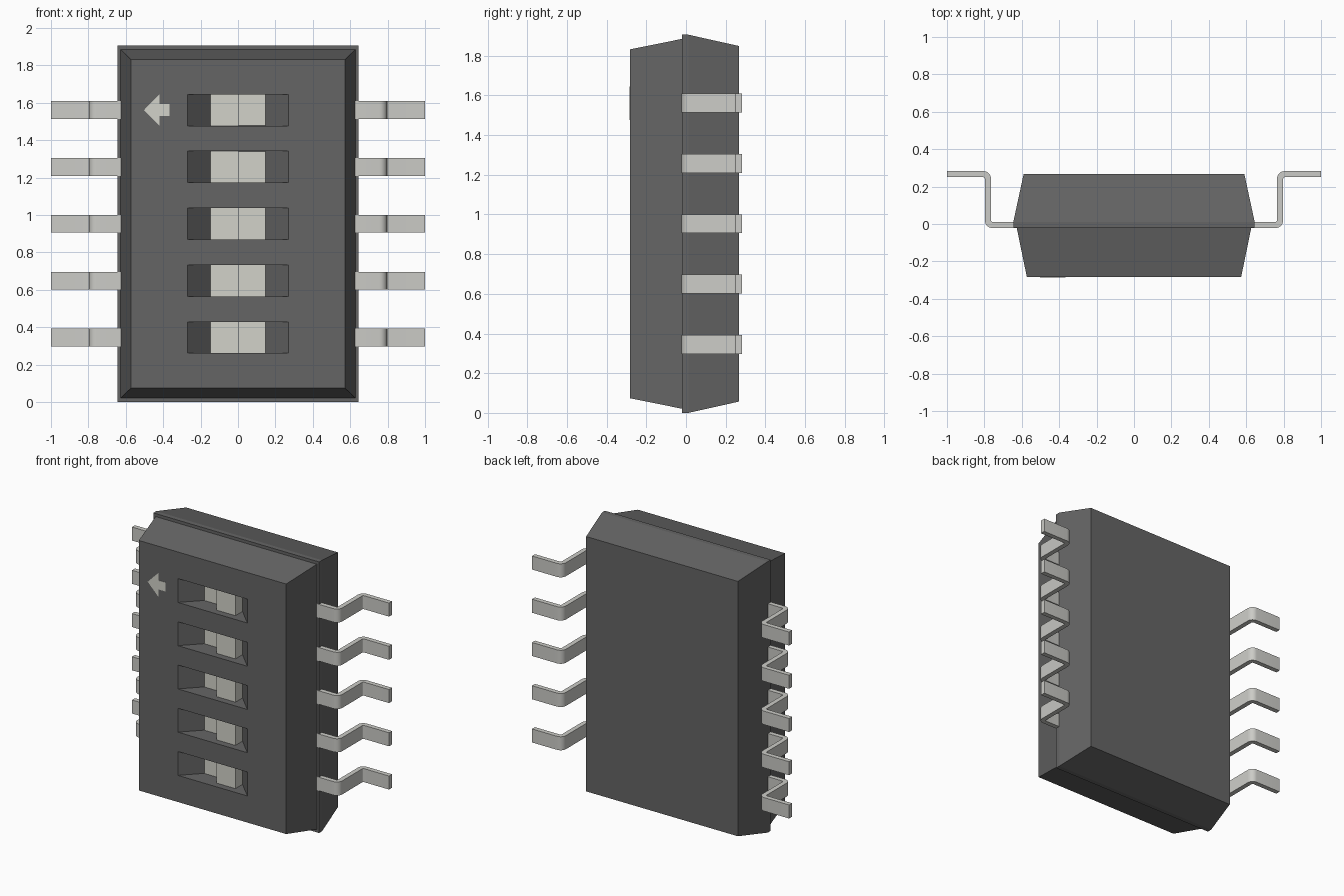
import bpy, bmesh, math
from mathutils import Vector

if "Cube" in bpy.data.objects:
    bpy.data.objects.remove(bpy.data.objects["Cube"])

MID_Z = 0.953
ROWS = [MID_Z + 0.304 * k for k in range(-2, 3)]


def material(name, rgb):
    m = bpy.data.materials.new(name)
    m.diffuse_color = (*rgb, 1)
    m.use_nodes = True
    m.node_tree.nodes["Principled BSDF"].inputs["Base Color"].default_value = m.diffuse_color
    return m


DARK = material("dark_plastic", (0.13, 0.13, 0.13))
LIGHT = material("light_plastic", (0.65, 0.65, 0.59))
METAL = material("tin", (0.6, 0.6, 0.57))


def finish(name, bm, mat):
    bmesh.ops.recalc_face_normals(bm, faces=bm.faces)
    mesh = bpy.data.meshes.new(name)
    bm.to_mesh(mesh)
    bm.free()
    ob = bpy.data.objects.new(name, mesh)
    bpy.context.collection.objects.link(ob)
    if mat:
        mesh.materials.append(mat)
    return ob


def loft(bm, rings):
    """Join successive closed rings of points and cap both ends."""
    loops = [[bm.verts.new(p) for p in ring] for ring in rings]
    n = len(loops[0])
    for a, b in zip(loops, loops[1:]):
        for i in range(n):
            j = (i + 1) % n
            bm.faces.new((a[i], a[j], b[j], b[i]))
    bm.faces.new(loops[0])
    bm.faces.new(loops[-1])


def prism_z(bm, profile, z, height):
    loft(bm, [[(x, y, z + s * height / 2) for x, y in profile] for s in (-1, 1)])


def select_only(ob):
    bpy.ops.object.select_all(action='DESELECT')
    ob.select_set(True)
    bpy.context.view_layer.objects.active = ob


def lead_profile():
    """Rounded gull-wing strip seen from the top."""
    r, half, steps = 0.025, 0.0165, 6
    path = [(Vector((0.6, -0.0055)), Vector((0, 1)))]
    # each bend: centre, start angle, end angle, sign of the outward normal
    for cx, cy, a0, a1, s in ((0.781 - r, -0.0055 + r, -90, 0, -1),
                              (0.781 + r, 0.2665 - r, 180, 90, 1)):
        for i in range(steps + 1):
            a = math.radians(a0 + (a1 - a0) * i / steps)
            d = Vector((math.cos(a), math.sin(a)))
            path.append((Vector((cx, cy)) + r * d, s * d))
    path.append((Vector((1.0, 0.2665)), Vector((0, 1))))
    left = [p + half * n for p, n in path]
    right = [p - half * n for p, n in path]
    return [tuple(v) for v in left + right[::-1]]


# Housing: two tapered halves meeting at a stepped rim
bm = bmesh.new()
sections = [(-0.283, 0.573, 0.879), (-0.020, 0.627, 0.932), (-0.020, 0.645, 0.953),
            (0.012, 0.645, 0.953), (0.267, 0.590, 0.896)]
loft(bm, [[(sx * hx, y, MID_Z + sz * hz)
           for sx, sz in ((-1, -1), (1, -1), (1, 1), (-1, 1))]
          for y, hx, hz in sections])
housing = finish("housing", bm, DARK)

# Switch windows with sloped ends
bm = bmesh.new()
for z in ROWS:
    prism_z(bm, [(-0.32, -0.333), (0.32, -0.333), (0.148, -0.16), (-0.148, -0.16)], z, 0.168)
cutter = finish("window_cutter", bm, DARK)
cutter.hide_render = True
mod = housing.modifiers.new("windows", 'BOOLEAN')
mod.operation = 'DIFFERENCE'
mod.solver = 'EXACT'
mod.object = cutter
select_only(housing)
bpy.ops.object.modifier_apply(modifier=mod.name)
bpy.data.objects.remove(cutter)

# Sliders: flat floor with a raised knob on the right half
for i, z in enumerate(ROWS):
    bm = bmesh.new()
    prism_z(bm, [(-0.148, -0.12), (-0.148, -0.163), (0, -0.163), (0, -0.237),
                 (0.146, -0.237), (0.146, -0.12)], z, 0.167)
    finish(f"slider_{i + 1}", bm, LIGHT)

# Bent leads down both sides
profile = lead_profile()
for side, sx in (("left", -1), ("right", 1)):
    for i, z in enumerate(ROWS):
        bm = bmesh.new()
        prism_z(bm, [(sx * x, y) for x, y in profile], z, 0.095)
        lead = finish(f"{side}_lead_{i + 1}", bm, METAL)
        select_only(lead)
        bpy.ops.object.shade_smooth_by_angle(angle=math.radians(30))

# Printed direction arrow beside the top switch
arrow = [(-0.503, 0), (-0.42, 0.084), (-0.42, 0.032), (-0.366, 0.032),
         (-0.366, -0.032), (-0.42, -0.032), (-0.42, -0.084)]
bm = bmesh.new()
loft(bm, [[(x, y, ROWS[-1] + z) for x, z in arrow] for y in (-0.285, -0.275)])
finish("direction_arrow", bm, LIGHT)
